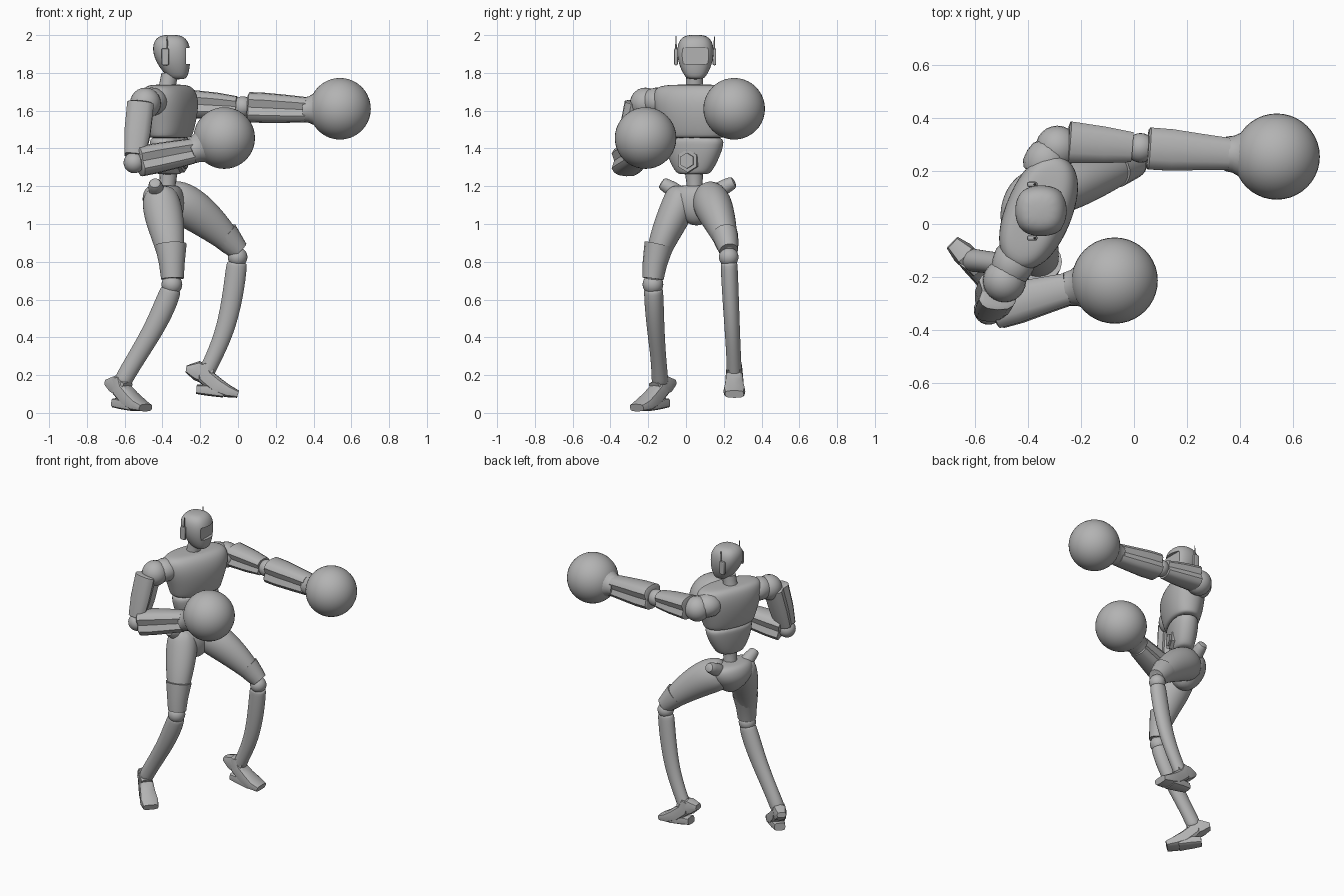
import bpy, bmesh, math
from mathutils import Vector

if "Cube" in bpy.data.objects:
    bpy.data.objects.remove(bpy.data.objects["Cube"], do_unlink=True)

grey = bpy.data.materials.new("plain grey")
grey.use_nodes = True
COLOR = (0.45, 0.45, 0.45, 1)
grey.diffuse_color = COLOR
grey.node_tree.nodes["Principled BSDF"].inputs["Base Color"].default_value = COLOR

X, Y, Z = Vector((1, 0, 0)), Vector((0, 1, 0)), Vector((0, 0, 1))


def select(ob):
    bpy.ops.object.select_all(action='DESELECT')
    ob.select_set(True)
    bpy.context.view_layer.objects.active = ob


def finish(ob, name, angle=35):
    ob.name = name
    ob.data.materials.clear()
    ob.data.materials.append(grey)
    select(ob)
    bpy.ops.object.shade_smooth_by_angle(angle=math.radians(angle))
    return ob


def apply(ob, kind, **settings):
    select(ob)
    mod = ob.modifiers.new("mod", kind)
    for key, value in settings.items():
        setattr(mod, key, value)
    bpy.ops.object.modifier_apply(modifier=mod.name)


def loft(name, rows, side=Y, n=12, sub=2, flat=False, power=2.0, groove=1.0):
    """Skin rings (x, y, z, half size along side, half size across) along a path."""
    pts = [Vector(r[:3]) for r in rows]
    bm = bmesh.new()
    rings = []
    for i, row in enumerate(rows):
        t = Z if flat else (pts[min(i + 1, len(pts) - 1)] - pts[max(i - 1, 0)]).normalized()
        u = (side - t * side.dot(t)).normalized()
        v = t.cross(u)
        ring = []
        for k in range(n):
            a = math.tau * k / n
            c, s = (math.copysign(abs(w) ** (2 / power), w) for w in (math.cos(a), math.sin(a)))
            g = groove if k % (n // 2) == 0 else 1
            ring.append(bm.verts.new(pts[i] + (u * row[3] * c + v * row[-1] * s) * g))
        rings.append(ring)
    for a, b in zip(rings, rings[1:]):
        for k in range(n):
            bm.faces.new((a[k], a[(k + 1) % n], b[(k + 1) % n], b[k]))
    bm.faces.new(rings[0])
    bm.faces.new(rings[-1])
    bmesh.ops.recalc_face_normals(bm, faces=bm.faces)
    me = bpy.data.meshes.new(name)
    bm.to_mesh(me)
    bm.free()
    ob = bpy.data.objects.new(name, me)
    bpy.context.collection.objects.link(ob)
    if sub:
        apply(ob, 'SUBSURF', levels=sub)
    return finish(ob, name)


def ball(name, pos, r, seg=24):
    bpy.ops.mesh.primitive_uv_sphere_add(segments=seg, ring_count=seg // 2, radius=r, location=pos)
    return finish(bpy.context.object, name)


def prism(name, pos, axis, r, depth, sides, r2=None):
    bpy.ops.mesh.primitive_cone_add(vertices=sides, radius1=r, radius2=r if r2 is None else r2,
                                    depth=depth, location=pos)
    ob = bpy.context.object
    ob.rotation_euler = Vector(axis).to_track_quat('Z', 'Y').to_euler()
    return finish(ob, name)


def block(name, pos, size):
    bpy.ops.mesh.primitive_cube_add(size=1, location=pos)
    ob = bpy.context.object
    ob.scale = size
    bpy.ops.object.transform_apply(location=False, rotation=False, scale=True)
    return finish(ob, name)


# Head with a sunken visor
head = loft("head", [(-.318, .05, 1.765, .04, .04), (-.322, .05, 1.785, .062, .06),
                     (-.342, .05, 1.85, .094, .093), (-.352, .05, 1.92, .103, .106),
                     (-.355, .05, 1.975, .09, .092), (-.355, .05, 2.003, .05, .05)],
            flat=True, power=2.5)
cutter = block("visor_cutter", (-.235, .045, 1.89), (.08, .15, .085))
apply(head, 'BOOLEAN', operation='DIFFERENCE', object=cutter, solver='EXACT')
bpy.data.objects.remove(cutter, do_unlink=True)
finish(head, "head", 30)
for label, y in (("left", .15), ("right", -.053)):
    ear = block(label + "_ear", (-.385, y, 1.885), (.04, .02, .09))
    apply(ear, 'BEVEL', width=.008, segments=2)
    finish(ear, label + "_ear")
    prism(label + "_antenna", (-.375, y, 1.95), Z, .006, .09, 8, .002)

# Neck and collar
loft("neck", [(-.38, .045, 1.70, .05), (-.372, .045, 1.74, .045), (-.36, .047, 1.80, .045)],
     n=20, sub=0, flat=True)
bpy.ops.mesh.primitive_torus_add(major_radius=.07, minor_radius=.012, location=(-.37, .045, 1.725))
finish(bpy.context.object, "collar")

# Torso, turned towards its right
SHOULDERS = Vector((.38, .925, 0))
FACING = Vector((.925, -.38, 0))
loft("chest", [(-.36, .045, 1.455, .165, .085), (-.36, .045, 1.46, .178, .1),
               (-.36, .045, 1.54, .2, .122), (-.36, .045, 1.64, .235, .132),
               (-.365, .045, 1.71, .232, .115), (-.37, .045, 1.735, .19, .085),
               (-.37, .045, 1.738, .08, .06)], SHOULDERS, n=16, flat=True, power=2.3)
loft("abdomen", [(-.365, .04, 1.262, .075, .055), (-.365, .04, 1.272, .1, .066),
                 (-.363, .04, 1.35, .145, .084), (-.36, .045, 1.425, .168, .092),
                 (-.36, .045, 1.47, .16, .09)], SHOULDERS, n=16, flat=True, power=2.3)
for name, r, out in (("buckle_frame", .062, .07), ("buckle", .042, .08)):
    prism(name, Vector((-.365, .04, 1.335)) + FACING * out, FACING, r, .035, 6)
loft("waist", [(-.38, .05, 1.14, .055), (-.372, .045, 1.21, .042), (-.367, .042, 1.29, .05)],
     n=16, sub=0, flat=True)

# Pelvis with flared hip tips
HIPS = Vector((.25, .968, 0))
loft("pelvis", [(-.375, .055, .99, .03, .04), (-.38, .055, 1.04, .1, .09),
                (-.395, .055, 1.11, .155, .118), (-.395, .057, 1.17, .16, .108),
                (-.395, .06, 1.2, .13, .085), (-.39, .06, 1.205, .06, .05)], HIPS, flat=True)
loft("left_hip_tip", [(-.37, .13, 1.15, .05), (-.36, .2, 1.195, .042), (-.355, .25, 1.22, .036),
                      (-.354, .258, 1.224, .025)], X, sub=1)
loft("right_hip_tip", [(-.42, -.01, 1.14, .05), (-.435, -.08, 1.19, .042), (-.44, -.125, 1.215, .036),
                       (-.44, -.132, 1.22, .025)], X, sub=1)

# Legs
loft("right_thigh", [(-.42, -.01, 1.2, .08, .08), (-.405, -.035, 1.1, .1, .115),
                     (-.37, -.115, .94, .08, .095), (-.352, -.16, .81, .06, .066),
                     (-.35, -.172, .72, .05, .056), (-.35, -.175, .69, .045, .05)])
loft("left_thigh", [(-.4, .11, 1.15, .08, .1), (-.3, .135, 1.115, .11, .12),
                    (-.2, .165, 1.05, .098, .11), (-.09, .2, .955, .075, .083),
                    (-.02, .222, .88, .055, .06), (0, .225, .85, .05, .05)])
loft("right_thigh_guard", [(-.356, -.143, .89, .078, .084), (-.35, -.165, .79, .065, .068),
                           (-.347, -.175, .71, .056, .06)], n=16, sub=0)
loft("left_thigh_guard", [(-.075, .205, .945, .07, .08), (-.035, .217, .9, .062, .068),
                          (.005, .226, .858, .05, .054)], n=16, sub=0)
ball("right_knee", (-.35, -.175, .68), .055)
ball("left_knee", (-.002, .226, .825), .052)
loft("right_shin", [(-.353, -.172, .66, .05, .05), (-.355, -.172, .65, .053, .058),
                    (-.39, -.168, .56, .053, .062), (-.45, -.16, .435, .048, .056),
                    (-.545, -.145, .28, .042, .05), (-.605, -.138, .18, .046, .05),
                    (-.615, -.137, .15, .045, .045)])
loft("left_shin", [(-.005, .227, .8, .045, .052), (-.006, .228, .79, .047, .058),
                   (-.025, .235, .63, .046, .058), (-.065, .245, .44, .042, .052),
                   (-.13, .253, .29, .04, .045), (-.175, .256, .2, .042, .045),
                   (-.18, .257, .18, .04, .04)])


def foot(label, ankle, heading):
    """Boxy shoe plus a heel spur, pointing along heading."""
    ankle = Vector(ankle)
    across = Z.cross(heading)

    def place(rows):
        return [tuple(ankle + heading * f + Z * h) + (a, b) for f, h, a, b in rows]
    loft(label + "_foot", place([(-.02, .05, .04, .035), (0, -.01, .046, .045), (.06, -.06, .05, .045),
                                 (.12, -.09, .058, .034), (.175, -.106, .05, .02)]),
         across, sub=0, power=3.5)
    loft(label + "_sole", place([(-.045, -.08, .035, .025), (.02, -.085, .045, .03),
                                 (.1, -.102, .05, .022)]), across, sub=0, power=4)
    loft(label + "_heel_spur", place([(.03, -.015, .042, .05), (-.045, .02, .044, .052),
                                      (-.1, .028, .03, .018)]), across, n=8, sub=0, power=3)


foot("right", (-.615, -.14, .133), Vector((.72, -.69, 0)).normalized())
foot("left", (-.175, .256, .205), X)


def arm(label, shoulder, top, elbow, wrist, glove, r):
    """Shoulder ball, grooved sleeves, elbow joint and a round glove."""
    shoulder, top, elbow, wrist, glove = map(Vector, (shoulder, top, elbow, wrist, glove))
    ball(label + "_shoulder", shoulder, .082)
    ball(label + "_elbow", elbow, .056)

    def sleeve(part, a, b, sizes):
        d = b - a
        side = Y if abs(d.z) < abs(d.x) else X
        rows = [tuple(a + d * t) + (p, q) for t, p, q in sizes]
        loft(label + part, rows, side, n=16, sub=0, power=2.8, groove=.78)
    sleeve("_upper_arm", top, elbow, [(0, .065, .06), (.02, r, .075), (.5, .073, .068), (.88, .06, .055)])
    sleeve("_forearm", elbow, wrist, [(.08, .075, .068), (.1, .084, .08), (.35, .083, .08),
                                      (.7, .072, .074), (1, .064, .067)])
    # Cuff flares into the glove
    d = (glove - wrist).normalized()
    base = glove - d * .195
    loft(label + "_cuff", [tuple(base + d * s) + (q,) for s, q in
                           ((0, .065), (.03, .07), (.06, .085), (.09, .11), (.12, .13))], n=24, sub=0)
    ball(label + "_glove", glove, .163, 40)


arm("left", (-.29, .29, 1.63), (-.25, .31, 1.635), (.025, .288, 1.62),
    (.36, .265, 1.605), (.54, .255, 1.61), .083)
arm("right", (-.49, -.215, 1.64), (-.515, -.25, 1.64), (-.55, -.325, 1.325),
    (-.245, -.245, 1.385), (-.073, -.214, 1.455), .075)
loft("left_shoulder_cap", [(-.36, .17, 1.645, .09, .08), (-.33, .25, 1.645, .088, .08),
                           (-.3, .3, 1.64, .07, .07)], X, sub=1)
loft("right_shoulder_cap", [(-.43, -.08, 1.645, .09, .08), (-.46, -.16, 1.65, .085, .08),
                            (-.49, -.22, 1.64, .07, .07)], X, sub=1)
